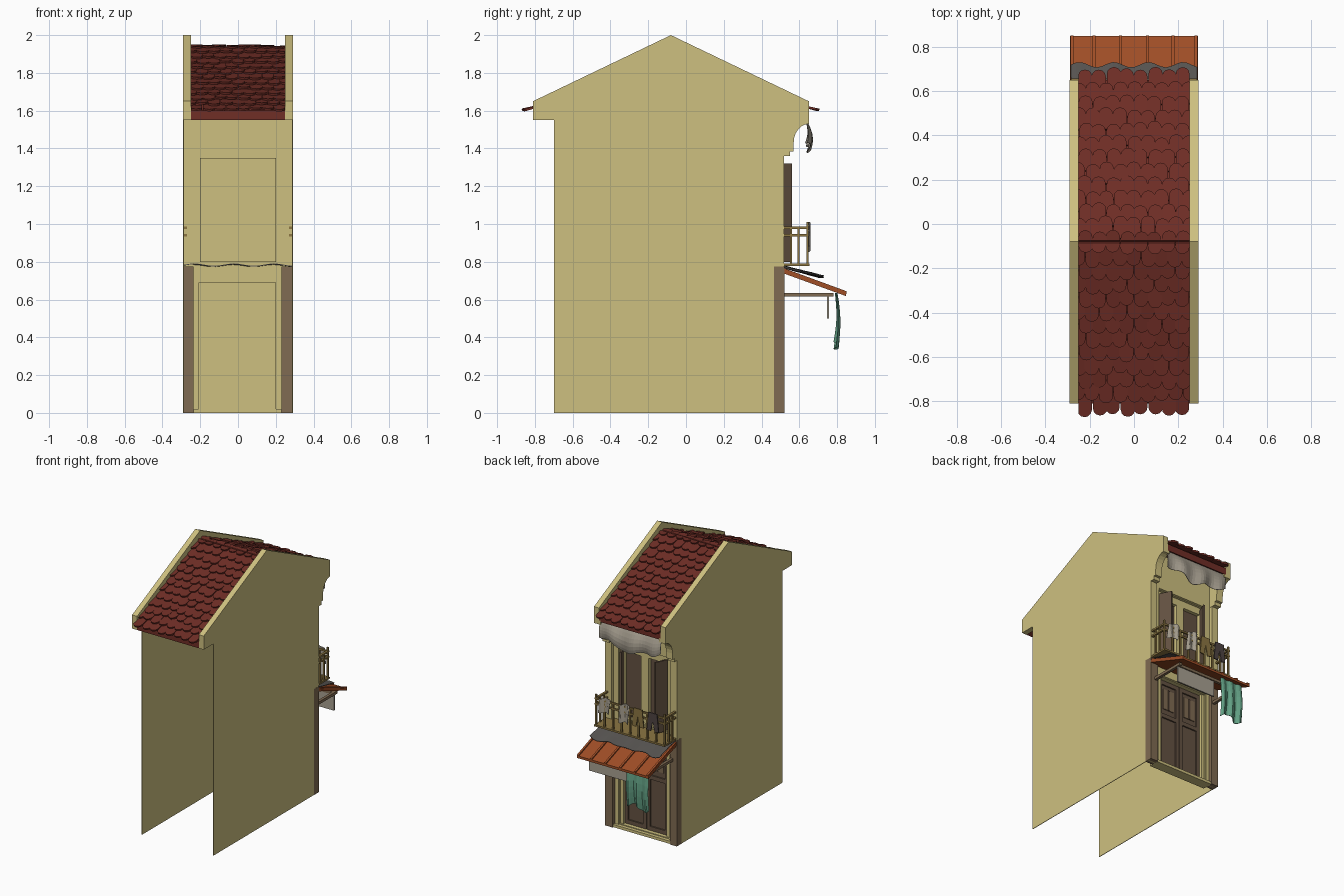
import bpy, bmesh, math, random
from math import sin, cos, pi
from mathutils import Vector

if "Cube" in bpy.data.objects:
    bpy.data.objects.remove(bpy.data.objects["Cube"])
random.seed(4)

def mat(name, rgb):
    m = bpy.data.materials.new(name)
    m.diffuse_color = [(c / 255 / 12.92 if c < 10 else ((c / 255 + .055) / 1.055) ** 2.4) for c in rgb] + [1]
    m.use_nodes = True
    m.node_tree.nodes["Principled BSDF"].inputs["Base Color"].default_value = m.diffuse_color
    return m

TAN = mat("tan plaster", (206, 192, 128))
RED = mat("red roof tile", (112, 46, 38))
RUST = mat("rust sheet", (160, 78, 38))
TARP = mat("grey tarp", (88, 85, 82))
POST = mat("brown stone", (128, 107, 82))
DOOR = mat("dark door wood", (100, 82, 66))
CLOTH = mat("pale cloth", (168, 160, 145))
GREEN = mat("green cloth", (98, 160, 132))
RAIL = mat("ochre railing", (140, 118, 66))
DARK = mat("dark laundry", (78, 68, 66))

def finish(name, bm, m):
    me = bpy.data.meshes.new(name)
    bm.to_mesh(me)
    bm.free()
    me.materials.append(m)
    ob = bpy.data.objects.new(name, me)
    bpy.context.collection.objects.link(ob)
    return ob

def prism(bm, pts, off):
    """Closed solid: a polygon swept along the vector off."""
    off = Vector(off)
    a = [bm.verts.new(p) for p in pts]
    b = [bm.verts.new(Vector(p) + off) for p in pts]
    n = len(a)
    fs = [bm.faces.new(a), bm.faces.new(b[::-1])]
    fs += [bm.faces.new((a[i], b[i], b[(i + 1) % n], a[(i + 1) % n])) for i in range(n)]
    bmesh.ops.recalc_face_normals(bm, faces=fs)

def boxes(name, m, *specs):
    """Boxes given as x0, x1, y0, y1, z0, z1, joined in one object."""
    bm = bmesh.new()
    for x0, x1, y0, y1, z0, z1 in specs:
        prism(bm, [(x0, y0, z0), (x1, y0, z0), (x1, y1, z0), (x0, y1, z0)], (0, 0, z1 - z0))
    return finish(name, bm, m)

def profile(name, m, yz, *spans):
    """Side-view outline swept across each x span."""
    bm = bmesh.new()
    for x0, x1 in spans:
        prism(bm, [(x0, y, z) for y, z in yz], (x1 - x0, 0, 0))
    return finish(name, bm, m)

def sheet(name, m, f, nu=20, nv=6):
    """Thin draped cloth from a function of u, v."""
    bm = bmesh.new()
    g = [[bm.verts.new(f(i / nu, j / nv)) for j in range(nv + 1)] for i in range(nu + 1)]
    for i in range(nu):
        for j in range(nv):
            bm.faces.new((g[i][j], g[i + 1][j], g[i + 1][j + 1], g[i][j + 1]))
    ob = finish(name, bm, m)
    s = ob.modifiers.new("thickness", 'SOLIDIFY')
    s.thickness = .004
    return ob

def both(x0, x1):
    return (x0, x1), (-x1, -x0)

# side walls, gable parapets and eave brackets
profile("side_walls", TAN, [(-.7, 0), (.52, 0), (.52, 1.56), (-.7, 1.56)], *both(.286, .29))
profile("gable_parapets", TAN, [(-.81, 1.55), (.65, 1.55), (.65, 1.65), (-.08, 2), (-.81, 1.65)], *both(.25, .29))
arc = [(.65 - .08 * sin(t * pi / 12), 1.43 + .1 * cos(t * pi / 12)) for t in range(7)]
profile("eave_brackets", TAN, [(.48, 1.56), (.65, 1.56)] + arc +
        [(.57, 1.385), (.55, 1.385), (.55, 1.36), (.48, 1.36)], *both(.238, .29))

# facade wall with two recessed openings
boxes("facade_wall", TAN,
      (-.288, -.21, .485, .495, 0, .8), (.2, .288, .485, .495, 0, .8),
      (-.288, .288, .485, .495, .69, .8),
      (-.288, -.2, .485, .495, .8, 1.35), (.2, .288, .485, .495, .8, 1.35),
      (-.288, .288, .485, .495, 1.35, 1.61))

def recess(name, x0, x1, z0, z1, y=.435):
    t = .006
    boxes(name, TAN, (x0, x1, y, y + t, z0, z1), (x0, x0 + t, y, .49, z0, z1), (x1 - t, x1, y, .49, z0, z1),
          (x0, x1, y, .49, z0, z0 + t), (x0, x1, y, .49, z1 - t, z1))
recess("door_recess", -.21, .2, .02, .69)
recess("balcony_recess", -.2, .2, .8, 1.35)
boxes("threshold", TAN, (-.235, .23, .44, .515, 0, .02))

# pilasters
boxes("lower_pilasters", POST, (-.291, -.235, .465, .522, 0, .775), (.23, .291, .465, .522, 0, .775))
boxes("upper_pilasters", TAN, (-.289, -.24, .48, .52, .775, 1.37), (.24, .289, .48, .52, .775, 1.37))

# street door: two leaves with raised frames and small lights
boxes("door_frame", TAN, (-.208, -.18, .441, .48, .025, .685), (.17, .198, .441, .48, .025, .685))
leaves, lights = [], []
for a, b in ((-.18, -.008), (-.002, .17)):
    leaves += [(a, b, .441, .452, .026, .68), (a, a + .025, .45, .462, .026, .68), (b - .025, b, .45, .462, .026, .68)]
    leaves += [(a, b, .45, .462, z, z + .03) for z in (.026, .4, .65)]
    leaves += [((a + b) / 2 - .006, (a + b) / 2 + .006, .45, .462, .47, .62)]
    lights += [(a + .04, b - .04, .452, .458, .47, .62)]
boxes("door_leaves", DOOR, *leaves)
boxes("door_lights", POST, *lights)

# balcony doors: back panels, frame with mullion, shutters swung outward
boxes("balcony_door_panels", DOOR, (-.18, .18, .441, .45, .81, 1.33))
boxes("balcony_door_frame", TAN, (-.03, .03, .44, .475, .806, 1.32), (-.194, -.168, .44, .475, .806, 1.34),
      (.168, .194, .44, .475, .806, 1.34), (-.194, .194, .44, .475, 1.29, 1.34))
bm = bmesh.new()
for s in (1, -1):
    prism(bm, [(s * .19, .46, .8), (s * .145, .56, .8), (s * .133, .555, .8), (s * .178, .455, .8)], (0, 0, .52))
finish("shutters", bm, DOOR)

# roof slab under the tiles
profile("roof_slab", RED, [(-.81, 1.55), (-.81, 1.6), (-.08, 1.93), (.65, 1.6), (.65, 1.55), (-.08, 1.88)], (-.25, .25))

# scalloped tiles, staggered and slightly uneven
A = math.atan(.33 / .73)
bm = bmesh.new()
for s in (1, -1):
    down, up = Vector((0, s * cos(A), -sin(A))), Vector((0, s * sin(A), cos(A)))
    ridge = Vector((0, -.08, 1.93))
    for r in range(13):
        for c in range(8 + r % 2):
            cx = -.25 + .0625 * (c + (0 if r % 2 else .5)) + random.uniform(-.004, .004)
            tip = .845 - r * .067 + random.uniform(-.008, .008)
            lift = .014 + random.uniform(0, .008)
            outline = [(-.032, -.1)] + [(-.032 * cos(k * pi / 6), -.032 + .032 * sin(k * pi / 6)) for k in range(7)] + [(.032, -.1)]
            pts = []
            for u, v in outline:
                x = max(-.25, min(.25, cx + u))
                d = max(tip + v, 0)
                pts.append(ridge + Vector((x, 0, 0)) + down * d + up * (lift * (1 + v / .1)))
            if pts[-1].x - pts[0].x > .01:
                prism(bm, pts, up * .012)
finish("roof_tiles", bm, RED)

# rusty canopy with battens and brackets
profile("canopy_sheet", RUST, [(.485, .75), (.485, .768), (.848, .635), (.848, .618)], (-.289, .289))
profile("canopy_battens", RUST, [(.49, .764), (.49, .776), (.85, .644), (.85, .63)],
        *[(x - .007, x + .007) for x in (-.28, -.18, -.06, .06, .175, .28)])
boxes("canopy_brackets", POST, (-.26, -.24, .49, .78, .615, .635), (.24, .26, .49, .78, .615, .635),
      (-.26, .26, .745, .765, .615, .635))
boxes("hanging_board", CLOTH, (-.06, .255, .746, .756, .5, .618))

# tarp thrown over the top of the canopy
sheet("tarp", TARP, lambda u, v: (-.285 + .57 * u, .478 + v * (.24 + .012 * sin(u * 23)),
      .785 - .062 * v + .006 * sin(u * 17 + v * 3)), 24, 4)

# balcony floor and railing
boxes("balcony_floor", RAIL, (-.285, .285, .49, .655, .777, .79))
rails = []
for z in (.94, .98):
    rails += [(-.285, .285, .637, .649, z - .006, z + .006)]
    rails += [(s * .277 - .008, s * .277 + .008, .478, .649, z - .006, z + .006) for s in (1, -1)]
for i in range(9):
    x = -.277 + i * .06925
    rails.append((x - .006, x + .006, .637, .649, .785, 1.01 if i % 8 == 0 else .98))
for s in (1, -1):
    rails += [(s * .277 - .006, s * .277 + .006, y - .005, y + .005, .785, .98) for y in (.555, .595)]
boxes("balcony_railing", RAIL, *rails)

# laundry on the rail: two towels and two pairs of trousers
for n, x, w, z in (("towel_a", .2, .09, .89), ("towel_b", .04, .08, .86)):
    sheet(n, CLOTH, lambda u, v: (x - w / 2 + w * u + .015 * v, .653 + .006 * sin(u * 9 + v * 2),
          1 + (z - 1) * v + .01 * sin(u * 5)), 8, 4)
for n, x, m in (("trousers_a", -.07, RAIL), ("trousers_b", -.19, DARK)):
    bm = bmesh.new()
    prism(bm, [(x + a, .65, z) for a, z in ((-.035, 1), (.035, 1), (.048, .87), (.016, .865),
               (0, .94), (-.016, .865), (-.048, .87))], (0, .008, 0))
    finish(n, bm, m)

# draped cloth under the eave, and the green cloth below the canopy
sheet("eave_drape", CLOTH, lambda u, v: (-.25 + .5 * u, .635 + .03 * sin(pi * v * .8) * (.5 + .5 * sin(pi * u)) + .012 * v * sin(u * 19),
      1.555 - v * (.11 + .055 * sin(pi * u) + .015 * sin(u * 14))), 24, 6)
sheet("green_cloth", GREEN, lambda u, v: (-.26 + .18 * u, .797 + .012 * sin(u * 16) * (.4 + v * .6) + .012 * sin(pi * v),
      .635 - v * (.28 + .02 * sin(u * 7))), 16, 6)
